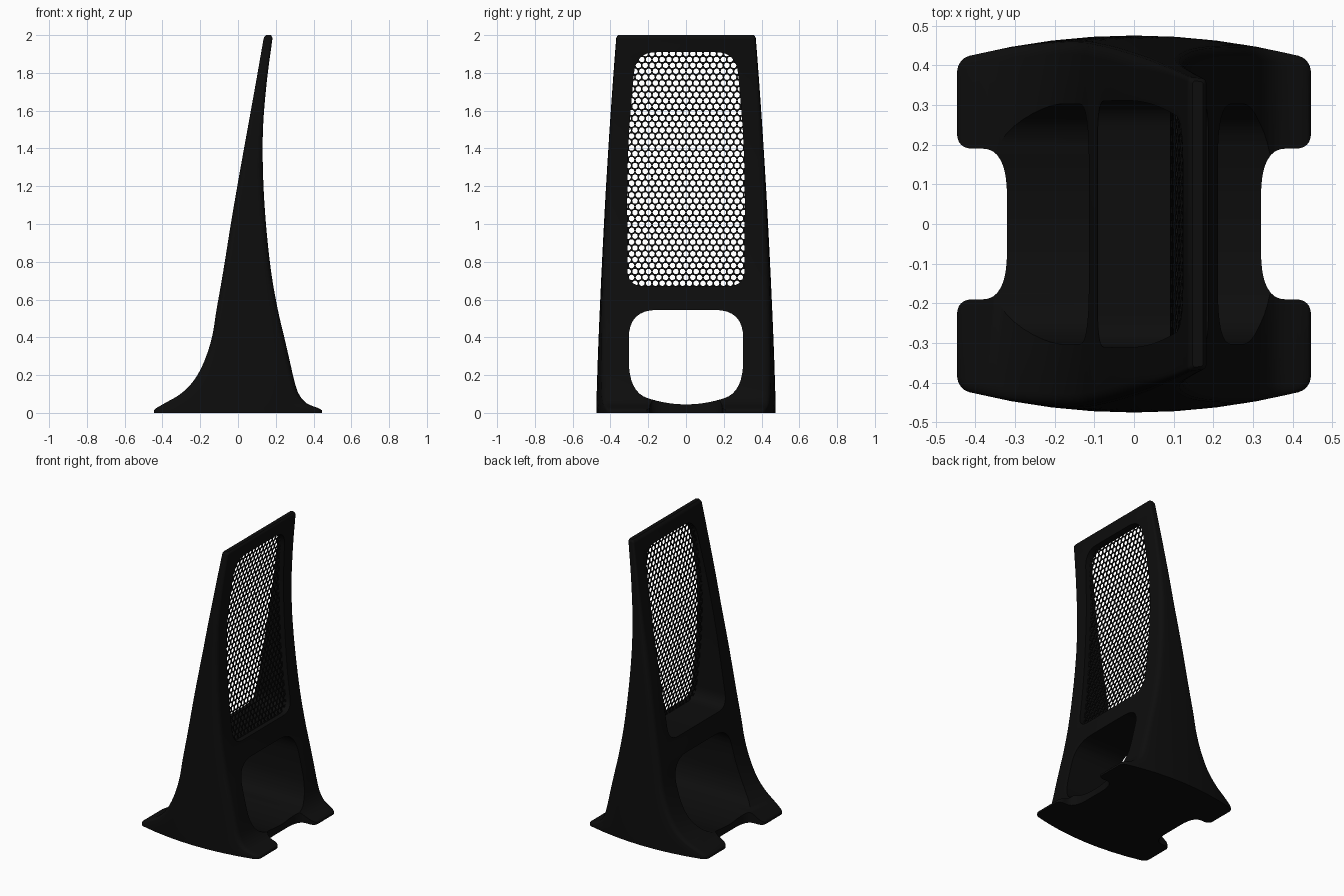
import bpy, bmesh, math
from mathutils import Vector

cube = bpy.data.objects.get("Cube")
if cube:
    bpy.data.objects.remove(cube, do_unlink=True)

black = bpy.data.materials.new("matte black")
black.use_nodes = True
color = (0.004, 0.004, 0.004, 1)
black.diffuse_color = color
shader = black.node_tree.nodes["Principled BSDF"]
shader.inputs["Base Color"].default_value = color
shader.inputs["Roughness"].default_value = 0.6


def make_object(name, bm):
    bmesh.ops.recalc_face_normals(bm, faces=bm.faces)
    mesh = bpy.data.meshes.new(name)
    bm.to_mesh(mesh)
    bm.free()
    mesh.materials.append(black)
    ob = bpy.data.objects.new(name, mesh)
    bpy.context.collection.objects.link(ob)
    return ob


def activate(ob):
    bpy.ops.object.select_all(action='DESELECT')
    ob.select_set(True)
    bpy.context.view_layer.objects.active = ob


def catmull(rows, steps):
    """Smooth curve through rows of values."""
    rows = [Vector(r) for r in rows]
    out = []
    for i in range(len(rows) - 1):
        a, b, c, d = (rows[max(i - 1, 0)], rows[i], rows[i + 1],
                      rows[min(i + 2, len(rows) - 1)])
        for k in range(steps):
            t = k / steps
            out.append(0.5 * (2 * b + (c - a) * t + (2 * a - 5 * b + 4 * c - d) * t * t
                              + (3 * b - a - 3 * c + d) * t ** 3))
    return out + [rows[-1]]


def rounded(corners, steps=8):
    """Polygon of (u, v, radius) corners with each corner rounded."""
    out = []
    for i, (u, v, r) in enumerate(corners):
        p = Vector((u, v))
        before = Vector(corners[i - 1][:2]) - p
        after = Vector(corners[(i + 1) % len(corners)][:2]) - p
        a = p + before.normalized() * min(r, before.length * 0.49)
        b = p + after.normalized() * min(r, after.length * 0.49)
        for k in range(steps + 1):
            t = k / steps
            # blend of a quadratic corner pulled out towards a round arc
            out.append(a * (1 - t) ** 2 + p * 2 * t * (1 - t) + b * t * t)
    return out


def prism(name, outline, place, low, high):
    bm = bmesh.new()
    ends = [[bm.verts.new(place(p, h)) for p in outline] for h in (low, high)]
    n = len(outline)
    bm.faces.new(ends[0])
    bm.faces.new(ends[1])
    for i in range(n):
        j = (i + 1) % n
        bm.faces.new((ends[0][i], ends[0][j], ends[1][j], ends[1][i]))
    return make_object(name, bm)


def cut(target, cutter):
    cutter.hide_render = True
    mod = target.modifiers.new("cut", 'BOOLEAN')
    mod.operation = 'DIFFERENCE'
    mod.solver = 'EXACT'
    mod.object = cutter
    activate(target)
    bpy.ops.object.modifier_apply(modifier=mod.name)
    bpy.data.objects.remove(cutter, do_unlink=True)


# Height, left edge and right edge of the flared upright
profile = catmull([
    (0, -.445, .445), (.02, -.44, .437), (.05, -.39, .365), (.1, -.305, .322),
    (.17, -.235, .298), (.27, -.18, .275), (.4, -.138, .245), (.55, -.113, .21),
    (.75, -.078, .175), (1, -.038, .148), (1.25, .005, .133), (1.5, .05, .132),
    (1.75, .095, .152), (1.95, .13, .178), (1.985, .137, .182), (2, .148, .174)], 4)


# Upright: lofted cross-sections with bowed sides and rounded corners
def section(z, left, right):
    r = min(0.03, (right - left) * 0.25)
    half = 0.475 - 0.1 * (max(z, 0) / 2) ** 1.3 - max(0, z - 1.985) * 0.5
    angles = [math.pi / 2 * k / 4 for k in range(5)]
    pts = [(left + r - r * math.cos(a), r - r * math.sin(a)) for a in angles]
    span = right - left - 2 * r
    pts += [(left + r + span * k / 8, 0) for k in range(1, 8)]
    pts += [(right - r + r * math.cos(a), r - r * math.sin(a)) for a in reversed(angles)]
    side = [(x, half - 0.055 * (x / 0.43) ** 2 - drop) for x, drop in pts]
    return side + [(x, -y) for x, y in reversed(side)]


bm = bmesh.new()
rings = [[bm.verts.new((x, y, z)) for x, y in section(z, l, r)] for z, l, r in profile]
n = len(rings[0])
for a, b in zip(rings, rings[1:]):
    for i in range(n):
        j = (i + 1) % n
        bm.faces.new((a[i], a[j], b[j], b[i]))
bm.faces.new(rings[0])
bm.faces.new(rings[-1])
upright = make_object("upright_frame", bm)

# Openings through the upright
along_x = lambda p, h: (h, p.x, p.y)
along_z = lambda p, h: (p.x, p.y, h)
window = rounded([(-.31, .67, .09), (.31, .67, .09), (.312, 1.4, .3),
                  (.265, 1.91, .11), (-.265, 1.91, .11), (-.312, 1.4, .3)])
lower = rounded([(-.303, .545, .15), (.303, .545, .15), (.303, .11, .17),
                 (.1, .045, .12), (-.1, .045, .12), (-.303, .11, .17)])
cut(upright, prism("window_cutter", window, along_x, -1, 1))
cut(upright, prism("lower_cutter", lower, along_x, -1, 1))

# Notches in both ends of the foot
for s in (-1, 1):
    notch = rounded([(s * .6, -.3, 0), (s * .446, -.3, 0), (s * .446, -.19, .04),
                     (s * .32, -.19, .12), (s * .32, .19, .12), (s * .446, .19, .04),
                     (s * .446, .3, 0), (s * .6, .3, 0)])
    bm_notch = [p for i, p in enumerate(notch) if i == 0 or (p - notch[i - 1]).length > 1e-5]
    cut(upright, prism("notch_cutter", bm_notch, along_z, -.1, .2))
activate(upright)
bpy.ops.object.shade_smooth_by_angle(angle=math.radians(35))


# Perforated grille: staggered ring cells bent to follow the right face
def face_x(z):
    for a, b in zip(profile, profile[1:]):
        if a[0] <= z <= b[0]:
            return a[2] + (b[2] - a[2]) * (z - a[0]) / (b[0] - a[0])
    return profile[-1][2]


pitch, hole = 0.036, 0.0148
row_step = pitch * math.sqrt(3) / 2
bm = bmesh.new()
for row in range(int(1.28 / row_step) + 1):
    z = 0.655 + row * row_step
    reach = 0.33 if z < 1.4 else 0.33 - 0.045 * (z - 1.4) / 0.5
    for col in range(-10, 11):
        y = (col + 0.5 * (row % 2)) * pitch
        if abs(y) > reach:
            continue
        inner, outer = [], []
        for k in range(12):
            a = math.pi / 6 * k
            rim = pitch / 2 / (1 if k % 2 == 0 else math.cos(math.pi / 6))
            for ring, d in ((inner, hole), (outer, rim)):
                py, pz = y + d * math.cos(a), z + d * math.sin(a)
                ring.append(bm.verts.new((face_x(pz) - 0.036, py, pz)))
        for k in range(12):
            j = (k + 1) % 12
            bm.faces.new((inner[k], inner[j], outer[j], outer[k]))
bmesh.ops.remove_doubles(bm, verts=bm.verts, dist=0.0005)
grille = make_object("perforated_grille", bm)
solid = grille.modifiers.new("thickness", 'SOLIDIFY')
solid.thickness = 0.006
solid.offset = 0
